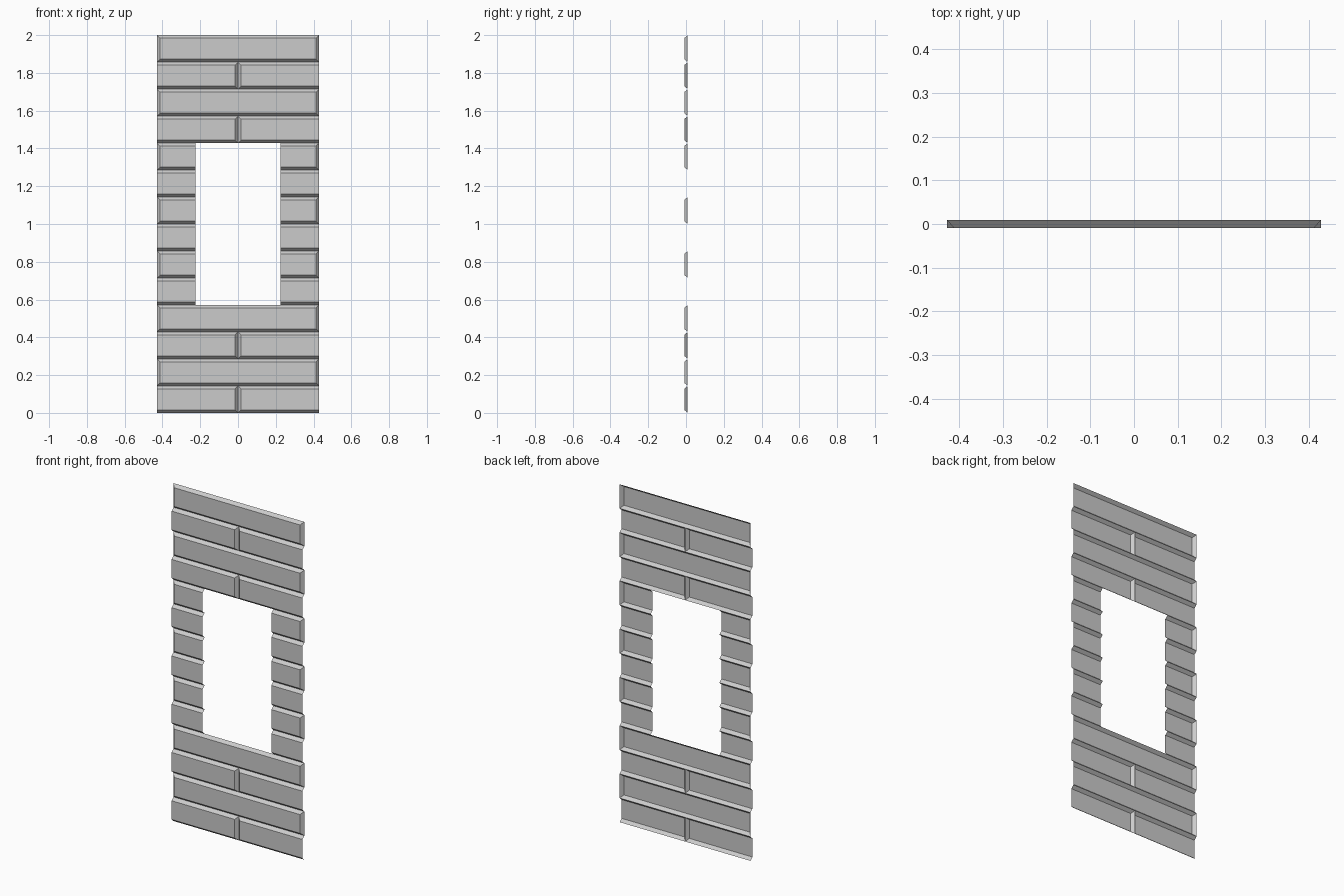
import bpy, bmesh

if "Cube" in bpy.data.objects:
    bpy.data.objects.remove(bpy.data.objects["Cube"])

ROWS, H = 14, 2.0 / 14        # courses and course height
W = 3 * H                     # half width of panel
WIN = 0.225                   # half width of window opening
B = 0.016                     # bevel width
FRONT, BACK = -0.009, 0.009   # brick face and joint planes


def brick(bm, x0, x1, row, bevel_l, bevel_r):
    """Open-backed bevelled brick face; unbevelled ends are left cut open."""
    z0, z1 = row * H, (row + 1) * H
    a, b = x0 + B * bevel_l, x1 - B * bevel_r
    outer = [bm.verts.new((x, BACK, z)) for x, z in ((x0, z0), (x1, z0), (x1, z1), (x0, z1))]
    inner = [bm.verts.new((x, FRONT, z)) for x, z in
             ((a, z0 + B), (b, z0 + B), (b, z1 - B), (a, z1 - B))]
    bm.faces.new(inner)
    for i, use in enumerate((True, bevel_r, True, bevel_l)):
        if use:
            j = (i + 1) % 4
            bm.faces.new((outer[i], outer[j], inner[j], inner[i]))


bm = bmesh.new()
for r in range(ROWS):
    full = r % 2 == 1             # full-length brick, or two halves meeting at centre
    if 4 <= r <= 9:               # courses beside the window
        brick(bm, -W, -WIN, r, full, False)
        brick(bm, WIN, W, r, False, full)
    elif full:
        brick(bm, -W, W, r, True, True)
    else:
        brick(bm, -W, 0, r, False, True)
        brick(bm, 0, W, r, True, False)

# weld the courses into one sheet
bmesh.ops.remove_doubles(bm, verts=bm.verts, dist=1e-5)
mesh = bpy.data.meshes.new("brick_window_panel")
bm.to_mesh(mesh)
bm.free()
panel = bpy.data.objects.new("brick_window_panel", mesh)
bpy.context.collection.objects.link(panel)
